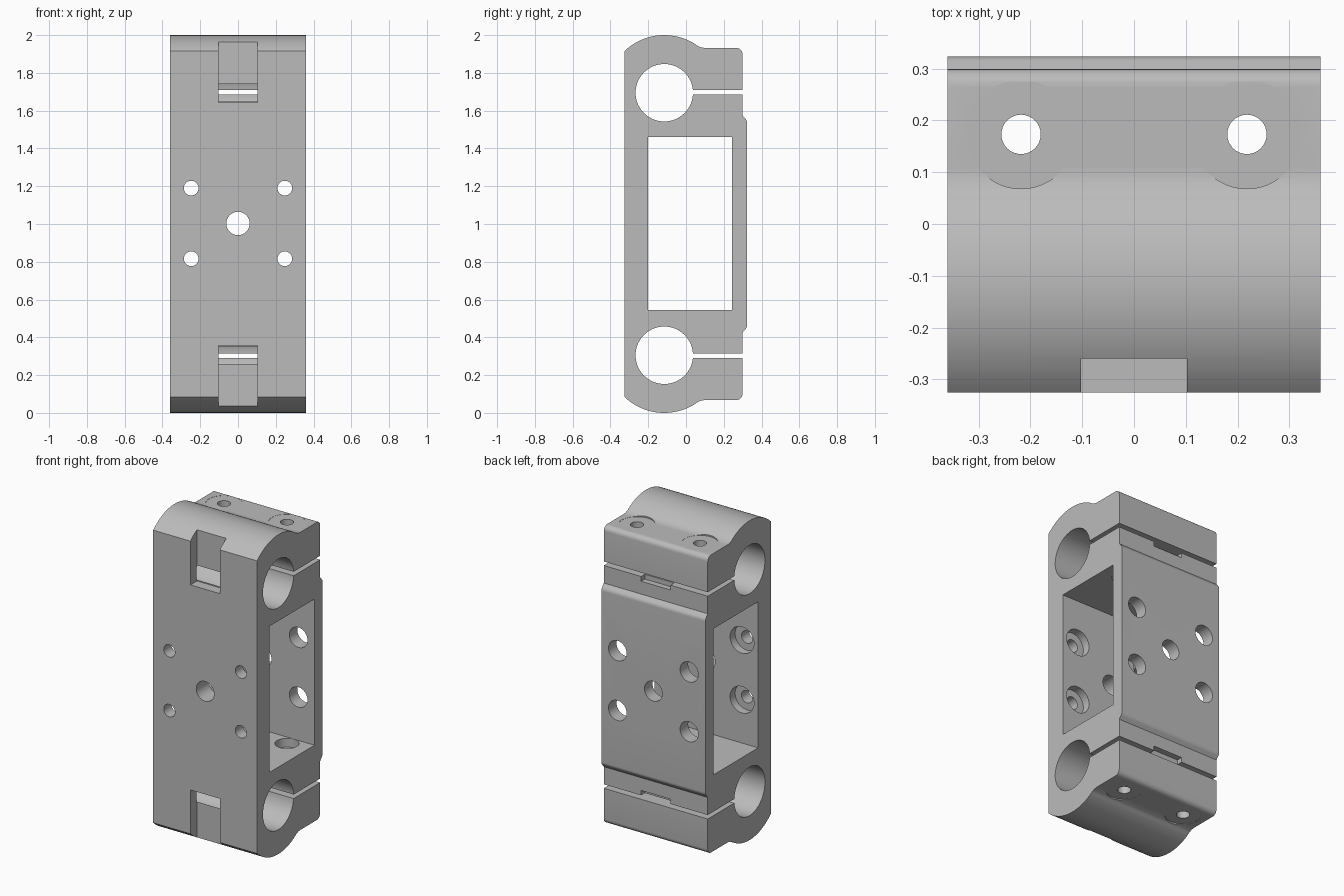
import bpy, bmesh, math
from mathutils import Vector, Matrix

cube = bpy.data.objects.get("Cube")
if cube:
    bpy.data.objects.remove(cube, do_unlink=True)

HALF_W = 0.36
BORE_Y, BORE_Z, BORE_R, CLAMP_R = -0.115, 1.695, 0.152, 0.305

grey = bpy.data.materials.new("machined grey")
grey.use_nodes = True
grey.diffuse_color = (0.5, 0.5, 0.5, 1)
grey.node_tree.nodes["Principled BSDF"].inputs["Base Color"].default_value = (0.5, 0.5, 0.5, 1)


def make_object(name, bm):
    bmesh.ops.recalc_face_normals(bm, faces=bm.faces)
    mesh = bpy.data.meshes.new(name)
    bm.to_mesh(mesh)
    bm.free()
    mesh.materials.append(grey)
    obj = bpy.data.objects.new(name, mesh)
    bpy.context.collection.objects.link(obj)
    return obj


def arc(cy, cz, r, start, end, n):
    angles = [math.radians(start + (end - start) * i / n) for i in range(n + 1)]
    return [(cy + r * math.cos(a), cz + r * math.sin(a)) for a in angles]


# Clamp body: upper half outline, front to back, mirrored for the lower half
upper = arc(BORE_Y, BORE_Z, CLAMP_R, 133.5, 57, 24)
upper += arc(0.108, 2.038, 0.106, 237, 270, 6)[1:]
upper += arc(0.267, 1.9, 0.032, 90, 0, 6)
upper += [(0.299, 1.575)]
upper += arc(0.29, 1.535, 0.033, 45, 0, 5)
lower = [(y, 2 - z) for y, z in reversed(upper)]
bm = bmesh.new()
outline = bm.faces.new([bm.verts.new((-HALF_W, y, z)) for y, z in upper + lower])
sweep = bmesh.ops.extrude_face_region(bm, geom=[outline])
bmesh.ops.translate(bm, vec=(2 * HALF_W, 0, 0),
                    verts=[v for v in sweep["geom"] if isinstance(v, bmesh.types.BMVert)])
body = make_object("clamp_body", bm)


def cut(bm):
    cutter = make_object("cutter", bm)
    cutter.hide_render = True
    mod = body.modifiers.new("cut", 'BOOLEAN')
    mod.operation, mod.solver, mod.object = 'DIFFERENCE', 'EXACT', cutter
    bpy.context.view_layer.objects.active = body
    bpy.ops.object.modifier_apply(modifier=mod.name)
    bpy.data.objects.remove(cutter, do_unlink=True)


def cut_box(low, high):
    low, high = Vector(low), Vector(high)
    bm = bmesh.new()
    bmesh.ops.create_cube(bm, size=1, matrix=Matrix.Translation((low + high) / 2)
                          @ Matrix.Diagonal((*(high - low), 1)))
    cut(bm)


def cut_hole(start, end, r, n=32):
    start, end = Vector(start), Vector(end)
    axis = end - start
    bm = bmesh.new()
    bmesh.ops.create_cone(bm, cap_ends=True, segments=n, radius1=r, radius2=r, depth=axis.length,
                          matrix=Matrix.Translation((start + end) / 2)
                          @ axis.to_track_quat('Z', 'Y').to_matrix().to_4x4())
    cut(bm)


# Central window
cut_box((-1, -0.2, 0.545), (1, 0.243, 1.46))

# Features repeated at both ends
for s in (1, -1):
    def at(z):
        return 1 + s * (z - 1)

    def end_box(x, y0, y1, z0, z1):
        a, b = sorted((at(z0), at(z1)))
        cut_box((-x, y0, a), (x, y1, b))

    cut_hole((-1, BORE_Y, at(BORE_Z)), (1, BORE_Y, at(BORE_Z)), BORE_R, 64)
    end_box(1, BORE_Y, 0.5, 1.685, 1.71)          # clamping slot
    end_box(0.102, -0.5, -0.26, 1.642, 2.2)       # front notch
    end_box(0.102, 0.262, 0.5, 1.655, 1.7)        # pry recess at the back
    # Clamp screw holes with outer spot faces and inner counterbores
    for x in (-0.218, 0.218):
        cut_hole((x, 0.173, at(1.4)), (x, 0.173, at(2.2)), 0.038)
        cut_hole((x, 0.173, at(1.931)), (x, 0.173, at(2.2)), 0.105, 48)
        cut_hole((x, 0.173, at(1.4)), (x, 0.173, at(1.51)), 0.069)

# Mounting holes through the front and back walls
cut_hole((0, -1, 1.003), (0, 1, 1.003), 0.062)
for x in (-0.248, 0.248):
    for z in (0.816, 1.19):
        cut_hole((x, -1, z), (x, 0, z), 0.039)
        cut_hole((x, -0.25, z), (x, -0.1, z), 0.083)
        cut_hole((x, 0.1, z), (x, 1, z), 0.063)

# Smooth curved surfaces, crisp machined edges
bpy.ops.object.select_all(action='DESELECT')
body.select_set(True)
bpy.context.view_layer.objects.active = body
bpy.ops.object.shade_smooth_by_angle(angle=math.radians(25))
